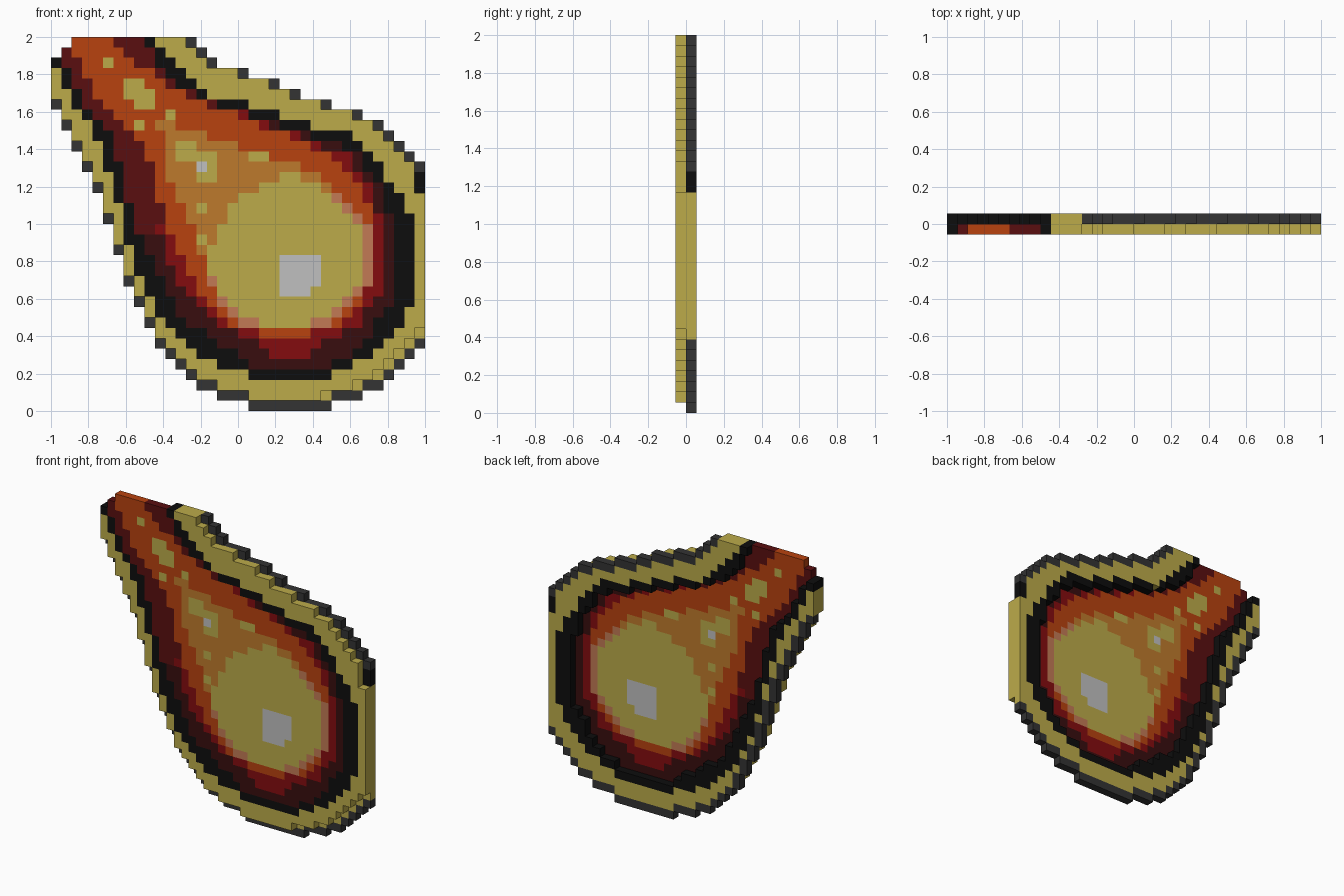
import bpy, bmesh, math

cube = bpy.data.objects.get("Cube")
if cube:
    bpy.data.objects.remove(cube, do_unlink=True)

N = 36            # cells along each side
P = 2.0 / N       # cell size


def srgb(hexa):
    out = []
    for i in (0, 2, 4):
        v = int(hexa[i:i + 2], 16) / 255
        out.append(v / 12.92 if v <= 0.04045 else ((v + 0.055) / 1.055) ** 2.4)
    return (*out, 1.0)


PALETTE = {
    "charcoal": "333333", "yellow": "bcab4a", "black": "0d0d0d",
    "dark_red": "5a0f10", "maroon": "380d0e", "red": "840c0f",
    "orange": "b8420f", "tan": "be7a2c", "peach": "c27a55", "light_grey": "c0c0c0",
}
MATS = {}
for name, hexa in PALETTE.items():
    m = bpy.data.materials.new(name)
    m.use_nodes = True
    m.diffuse_color = srgb(hexa)
    bsdf = m.node_tree.nodes["Principled BSDF"]
    bsdf.inputs["Base Color"].default_value = srgb(hexa)
    bsdf.inputs["Roughness"].default_value = 0.9
    MATS[name] = m


# Edge position on a row, from (row, column) knots, snapped to whole cells
def edge(knots, r):
    for (r0, c0), (r1, c1) in zip(knots, knots[1:]):
        if r0 <= r <= r1:
            return math.floor(c0 + (c1 - c0) * (r - r0) / (r1 - r0) + 0.5)


def region(left, right):
    cells = set()
    for r in range(N):
        a, b = edge(left, r), edge(right, r)
        if a is not None and b is not None:
            cells |= {(c, r) for c in range(a, b)}
    return cells


# Nested flame regions, rows counted from the top
silhouette = region(
    [(0, 2), (2, 0), (6, 0), (7, .6), (14, 4.1), (15, 4.6), (23, 7.27), (24, 7.6),
     (29, 10.1), (33, 13.6), (34, 16), (35, 19)],
    [(0, 14), (2, 16), (3, 19), (4, 22), (5, 24), (6, 27), (7, 30), (8, 32), (11, 35),
     (12, 36), (14, 36), (15, 37), (28, 37), (29, 36), (32, 33), (33, 32), (34, 30), (35, 27)])
outline = region(
    [(0, 2), (2, 0), (4, 1), (6, 2.3), (8, 3.6), (10, 4.5), (14, 6), (18, 7), (21, 8),
     (24, 9), (27, 10.7), (29, 12.5), (30, 14), (31, 16), (32, 19)],
    [(0, 10), (3, 12.5), (5, 15), (6, 18.5), (8, 25), (9, 28.5), (11, 31), (14, 33),
     (16, 34), (18, 35), (24, 35), (26, 34), (28, 33), (30, 31), (31, 29.4), (32, 27)])
band = region(
    [(0, 2), (1, 1), (2, 1), (4, 2), (6, 3), (8, 5), (10, 6), (14, 7), (18, 8), (20, 9.3),
     (23, 10.6), (25, 11.7), (27, 13), (28, 14.5), (29, 16), (30, 17.5), (31, 19)],
    [(0, 9), (2, 10), (4, 12.4), (6, 15.5), (7, 18.5), (8, 22), (10, 28), (11, 29.5),
     (13, 31), (15, 32), (18, 33), (24, 33), (26, 32), (28, 30.5), (30, 28.5), (31, 27)])
red_band = region(
    [(7, 16), (17, 12), (18, 10), (20, 11), (23, 12), (25, 14), (27, 16), (29, 20), (30, 21)],
    [(7, 19), (8, 21), (9, 24), (10, 26), (11, 28.5), (13, 30), (15, 31), (18, 32),
     (23, 32), (25, 31), (27, 29.5), (28, 28), (29, 26), (30, 25)])
flame = region(
    [(0, 2), (1, 2), (3, 3), (5, 4), (10, 9), (14, 10), (17, 11), (21, 12.5), (25, 14.5),
     (27, 17), (28, 20)],
    [(0, 6), (2, 8), (3, 9.5), (5, 12.5), (6, 14.5), (7, 18), (8, 20), (10, 25), (11, 27.4),
     (13, 29.4), (15, 30.4), (17, 31), (22, 31), (24, 30.4), (26, 29), (27, 28), (28, 25)])
glow = region(
    [(8, 10), (10, 11), (13, 11), (15, 12), (17, 13), (19, 14), (23, 15), (25, 16), (27, 18)],
    [(8, 12), (9, 15), (10, 18), (11, 20), (12, 24), (13, 26), (14, 27), (15, 28), (17, 30),
     (18, 31), (22, 31), (24, 30), (26, 28.4), (27, 27)])
core = region(
    [(13, 22), (14, 20), (15, 18), (16, 17), (18, 16), (21, 15), (22, 15), (24, 16), (26, 18), (27, 20)],
    [(13, 24), (14, 26), (15, 27), (16, 28), (18, 29.5), (19, 30), (23, 30), (24, 29), (26, 27.4), (27, 25)])


def block(c, r, w=1, h=1):
    return {(c + i, r + j) for i in range(w) for j in range(h)}


sparks = (block(5, 2) | block(7, 5, 3) | block(8, 4, 1, 3) | block(7, 4) | block(9, 6)
          | block(8, 8) | block(11, 7) | block(12, 10, 2, 2) | block(14, 11, 2, 3)
          | block(14, 16) | block(14, 19) | block(19, 11, 2))
hot_spots = block(22, 21, 4, 3) | block(22, 24, 3) | block(14, 12)

# Give each cell its part and colour, outside to inside
paint = {}
for part, cells, colour in [
        ("yellow_rim", silhouette, "yellow"), ("black_outline", outline, "black"),
        ("dark_band", band, "maroon"), ("red_band", red_band, "red"),
        ("orange_flame", flame, "orange"), ("inner_glow", glow, "peach"),
        ("bright_core", core, "yellow"), ("sparks", sparks, "yellow"),
        ("hot_spots", hot_spots, "light_grey")]:
    for (c, r) in cells & silhouette:
        col = colour
        if part == "dark_band" and r < 19 and c < 19:
            col = "dark_red"
        if part == "inner_glow" and r < 22 and c < 27:
            col = "tan"
        paint[c, r] = (part, col)
paint[35, 13] = paint[35, 14] = ("black_outline", "black")


def inside(c, r):
    return (c, r) in silhouette or c < 0 or r < 0


# Two layers: the full picture in front, and a raised frame behind it
solid = {}
for (c, r), (part, col) in paint.items():
    if c >= N:
        continue
    if all(inside(c + i, r + j) for i in (0, 1) for j in (0, 1)):
        solid[c, r, 0] = (part, col)
    if part in ("yellow_rim", "black_outline"):
        rim = not all(inside(c + i, r + j) for i, j in ((1, 0), (-1, 0), (0, 1), (0, -1)))
        solid[c, r, 1] = ("outer_edge", "charcoal") if rim and col == "yellow" else (part, col)

# Outward quads of a unit cell, with x right, y back, z up
SIDES = {
    (1, 0, 0): ((1, 0, 0), (1, 1, 0), (1, 1, 1), (1, 0, 1)),
    (-1, 0, 0): ((0, 1, 0), (0, 0, 0), (0, 0, 1), (0, 1, 1)),
    (0, 1, 0): ((1, 1, 0), (0, 1, 0), (0, 1, 1), (1, 1, 1)),
    (0, -1, 0): ((0, 0, 0), (1, 0, 0), (1, 0, 1), (0, 0, 1)),
    (0, 0, 1): ((0, 0, 1), (1, 0, 1), (1, 1, 1), (0, 1, 1)),
    (0, 0, -1): ((0, 1, 0), (1, 1, 0), (1, 0, 0), (0, 0, 0)),
}

# Build one object per part from its exposed cell sides
for part in sorted({p for p, _ in solid.values()}):
    mesh = bpy.data.meshes.new(part)
    colours = sorted({col for p, col in solid.values() if p == part})
    for col in colours:
        mesh.materials.append(MATS[col])
    bm = bmesh.new()
    for (c, r, k), (p, col) in solid.items():
        if p != part:
            continue
        for (dx, dy, dz), quad in SIDES.items():
            if (c + dx, r - dz, k + dy) in solid:
                continue
            f = bm.faces.new([bm.verts.new(((c + x) * P - 1, (k + y - 1) * P, (N - 1 - r + z) * P))
                              for x, y, z in quad])
            f.material_index = colours.index(col)
    bmesh.ops.remove_doubles(bm, verts=bm.verts, dist=P * 0.01)
    bm.to_mesh(mesh)
    bm.free()
    bpy.context.collection.objects.link(bpy.data.objects.new(part, mesh))
